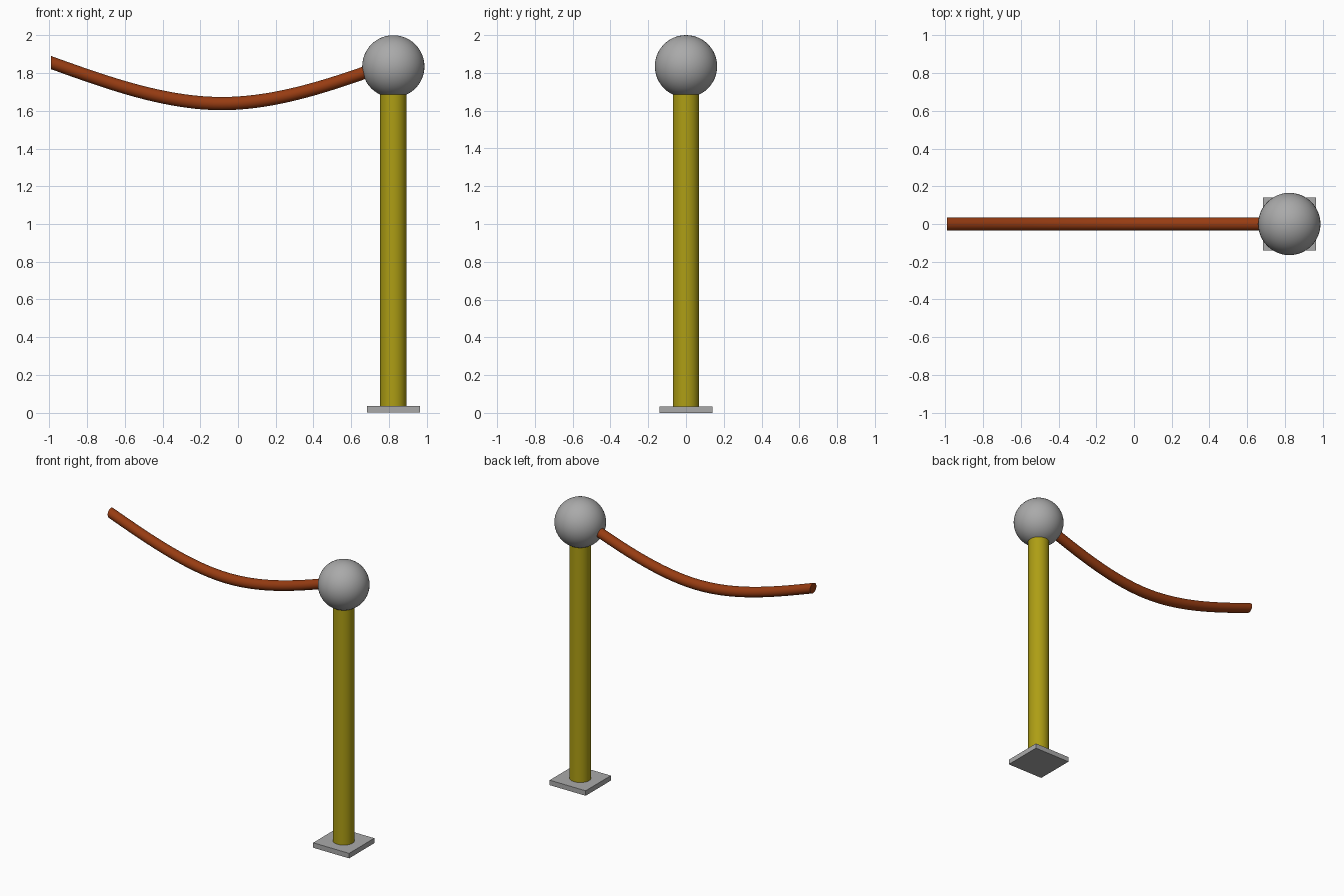
import bpy, bmesh, math

if "Cube" in bpy.data.objects:
    bpy.data.objects.remove(bpy.data.objects["Cube"])

POST_X = 0.823                     # post and ball axis
ROPE_MID, ROPE_HALF = -0.085, 0.905
ROPE_LOW, ROPE_SAG, ROPE_R = 1.638, 0.217, 0.035


def paint(obj, name, rgb):
    mat = bpy.data.materials.new(name)
    mat.diffuse_color = (*rgb, 1)
    mat.use_nodes = True
    mat.node_tree.nodes["Principled BSDF"].inputs["Base Color"].default_value = mat.diffuse_color
    obj.data.materials.append(mat)


def smooth(obj):
    bpy.ops.object.select_all(action='DESELECT')
    obj.select_set(True)
    bpy.context.view_layer.objects.active = obj
    bpy.ops.object.shade_smooth_by_angle(angle=math.radians(40))


# Square base plate
bpy.ops.mesh.primitive_cube_add(size=1, location=(POST_X, 0, 0.0175))
base = bpy.context.object
base.name = "base_plate"
base.dimensions = (0.28, 0.28, 0.035)
bpy.ops.object.transform_apply(location=False, rotation=False, scale=True)
paint(base, "plate_grey", (0.4, 0.4, 0.4))

# Round post, running from the plate into the ball
bpy.ops.mesh.primitive_cylinder_add(vertices=32, radius=0.07, depth=1.70,
                                    location=(POST_X, 0, 0.87))
post = bpy.context.object
post.name = "post"
paint(post, "brass", (0.42, 0.34, 0.007))
smooth(post)

# Ball finial
bpy.ops.mesh.primitive_uv_sphere_add(segments=48, ring_count=24, radius=0.165,
                                     location=(POST_X, 0, 1.835))
ball = bpy.context.object
ball.name = "ball_finial"
paint(ball, "ball_grey", (0.4, 0.4, 0.4))
smooth(ball)

# Sagging rope: upright round sections swept along a spline-like dip
SIDES, STEPS = 24, 40
bm = bmesh.new()
rings = []
for i in range(STEPS + 1):
    s = -1 + 2 * i / STEPS
    t = abs(s)
    x = ROPE_MID + ROPE_HALF * s
    z = ROPE_LOW + ROPE_SAG * (1.5 * t ** 2 - 0.5 * t ** 3)
    rings.append([bm.verts.new((x, ROPE_R * math.cos(a), z + ROPE_R * math.sin(a)))
                  for a in (2 * math.pi * k / SIDES for k in range(SIDES))])
for a, b in zip(rings, rings[1:]):
    for k in range(SIDES):
        n = (k + 1) % SIDES
        bm.faces.new((a[k], a[n], b[n], b[k]))
bm.faces.new(rings[0])
bm.faces.new(rings[-1])
bmesh.ops.recalc_face_normals(bm, faces=bm.faces)
mesh = bpy.data.meshes.new("rope")
bm.to_mesh(mesh)
bm.free()
rope = bpy.data.objects.new("rope", mesh)
bpy.context.collection.objects.link(rope)
paint(rope, "rope_red", (0.31, 0.045, 0.006))
smooth(rope)
